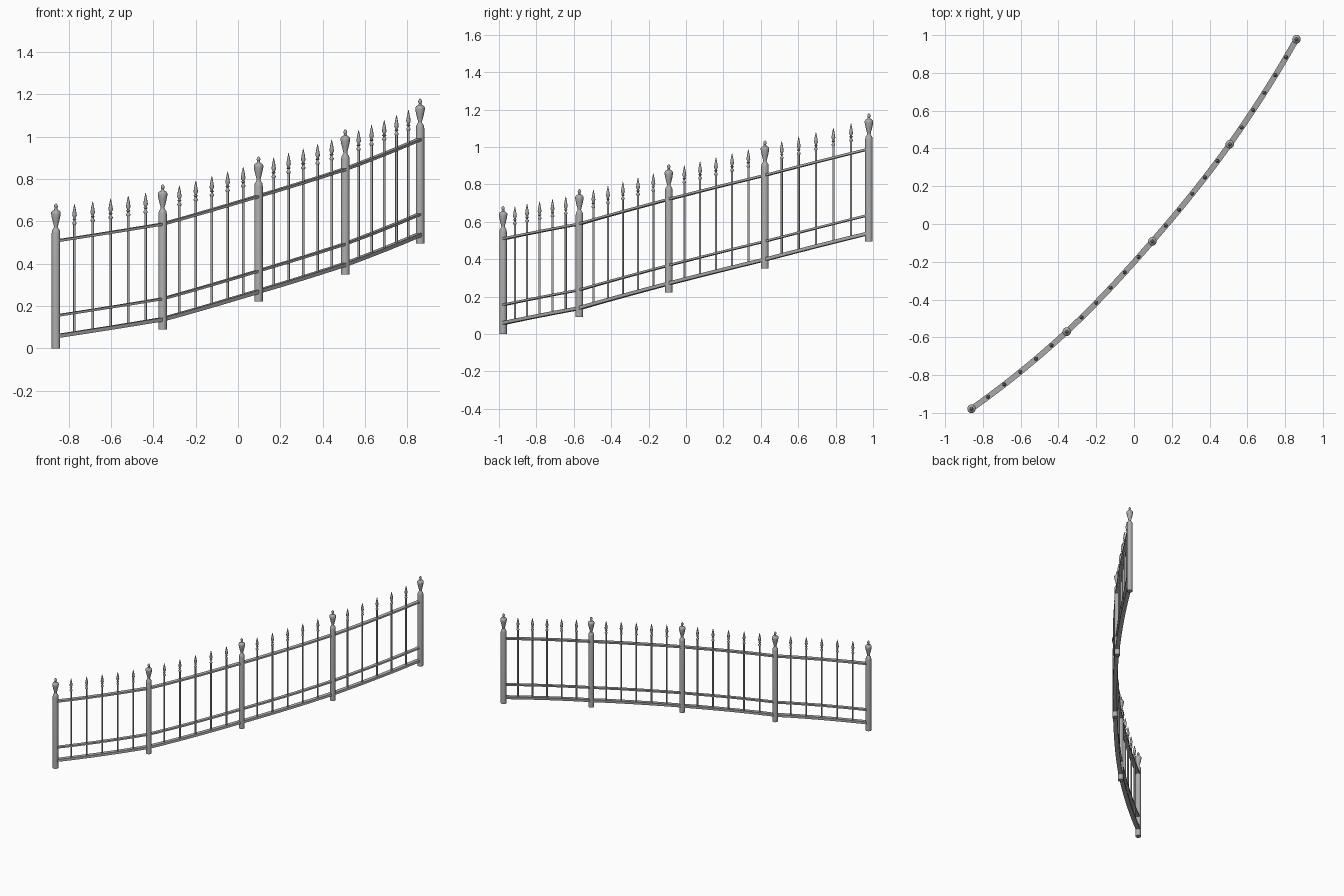
import bpy, bmesh, math
from mathutils import Vector

cube = bpy.data.objects.get("Cube")
if cube:
    bpy.data.objects.remove(cube)

iron = bpy.data.materials.new("grey_iron")
iron.use_nodes = True
GREY = (0.42, 0.42, 0.42, 1)
iron.diffuse_color = GREY
iron.node_tree.nodes["Principled BSDF"].inputs["Base Color"].default_value = GREY

# Foot of each post along the rising, curving line
posts = [Vector(p) for p in ((-0.86, -0.978, 0), (-0.356, -0.57, 0.09), (0.097, -0.092, 0.222),
                             (0.507, 0.422, 0.35), (0.86, 0.978, 0.495))]
# The infill sits a little higher at the low end and lower at the high end
infill = [p.copy() for p in posts]
infill[0].z += 0.01
infill[-1].z -= 0.004
PANELS = len(posts) - 1
PICKETS = 5
first = 3 * infill[0] - 3 * infill[1] + infill[2]
last = 3 * infill[-1] - 3 * infill[-2] + infill[-3]
guide = [first] + infill + [last]


def ground(panel, t):
    """Point on the fence line: curved in plan, straight slope per panel."""
    a, b, c, d = guide[panel:panel + 4]
    p = 0.5 * (2 * b + (c - a) * t + (2 * a - 5 * b + 4 * c - d) * t ** 2
               + (3 * b - a - 3 * c + d) * t ** 3)
    p.z = b.z + (c.z - b.z) * t
    return p


def finish(name, bm):
    bmesh.ops.recalc_face_normals(bm, faces=bm.faces[:])
    mesh = bpy.data.meshes.new(name)
    bm.to_mesh(mesh)
    bm.free()
    mesh.materials.append(iron)
    obj = bpy.data.objects.new(name, mesh)
    bpy.context.collection.objects.link(obj)
    bpy.ops.object.select_all(action="DESELECT")
    obj.select_set(True)
    bpy.context.view_layer.objects.active = obj
    bpy.ops.object.shade_smooth_by_angle(angle=math.radians(40))
    return obj


def skin(bm, rings):
    """Join rings of vertices into a closed tube."""
    for low, high in zip(rings, rings[1:]):
        n = len(low)
        for i in range(n):
            j = (i + 1) % n
            bm.faces.new((low[i], low[j], high[j], high[i]))
    bm.faces.new(rings[0][::-1])
    bm.faces.new(rings[-1])


def turned(name, profile, sides):
    """Turn a (radius, height) profile around z."""
    bm = bmesh.new()
    angles = [2 * math.pi * i / sides for i in range(sides)]
    skin(bm, [[bm.verts.new((r * math.cos(a), r * math.sin(a), z)) for a in angles]
              for r, z in profile])
    return finish(name, bm)


def copies(source, places):
    base = source.name
    for i, place in enumerate(places):
        obj = source if i == 0 else source.copy()
        if i:
            bpy.context.collection.objects.link(obj)
        obj.location = place
        obj.name = f"{base}_{i + 1}"


def rail(name, height, width, thickness, steps=12):
    """Flat bar following the fence line."""
    line = [ground(k, s / steps) for k in range(PANELS) for s in range(steps)] + [infill[-1]]
    bm = bmesh.new()
    rings = []
    for i, p in enumerate(line):
        along = (line[min(i + 1, len(line) - 1)] - line[max(i - 1, 0)]).normalized()
        side = along.cross(Vector((0, 0, 1))).normalized() * width / 2
        up = Vector((0, 0, thickness / 2))
        centre = p + Vector((0, 0, height))
        rings.append([bm.verts.new(centre + s * side + u * up)
                      for s, u in ((-1, -1), (1, -1), (1, 1), (-1, 1))])
    skin(bm, rings)
    finish(name, bm)


# Posts and their urn finials
post = turned("post", [(0.02, 0), (0.02, 0.545), (0.018, 0.558), (0.012, 0.567), (0.01, 0.572)], 20)
copies(post, posts)
urn = turned("urn_finial", [(0.009, 0.57), (0.01, 0.58), (0.014, 0.595), (0.019, 0.615),
                            (0.0225, 0.634), (0.0225, 0.643), (0.018, 0.65), (0.009, 0.655),
                            (0.006, 0.663), (0.009, 0.67), (0.008, 0.677), (0.002, 0.685)], 20)
copies(urn, posts)

# Pickets and their spear heads
spots = [ground(k, (i + 1) / (PICKETS + 1)) for k in range(PANELS) for i in range(PICKETS)]
picket = turned("picket", [(0.006, 0.048), (0.006, 0.57)], 10)
copies(picket, spots)
spear = turned("spear_head", [(0.006, 0.56), (0.01, 0.566), (0.01, 0.571), (0.005, 0.577),
                              (0.005, 0.582), (0.01, 0.587), (0.005, 0.593), (0.011, 0.605),
                              (0.007, 0.63), (0.001, 0.658)], 10)
copies(spear, spots)

# Rails
rail("bottom_rail", 0.048, 0.03, 0.018)
rail("middle_rail", 0.145, 0.026, 0.011)
rail("top_rail", 0.498, 0.03, 0.012)
